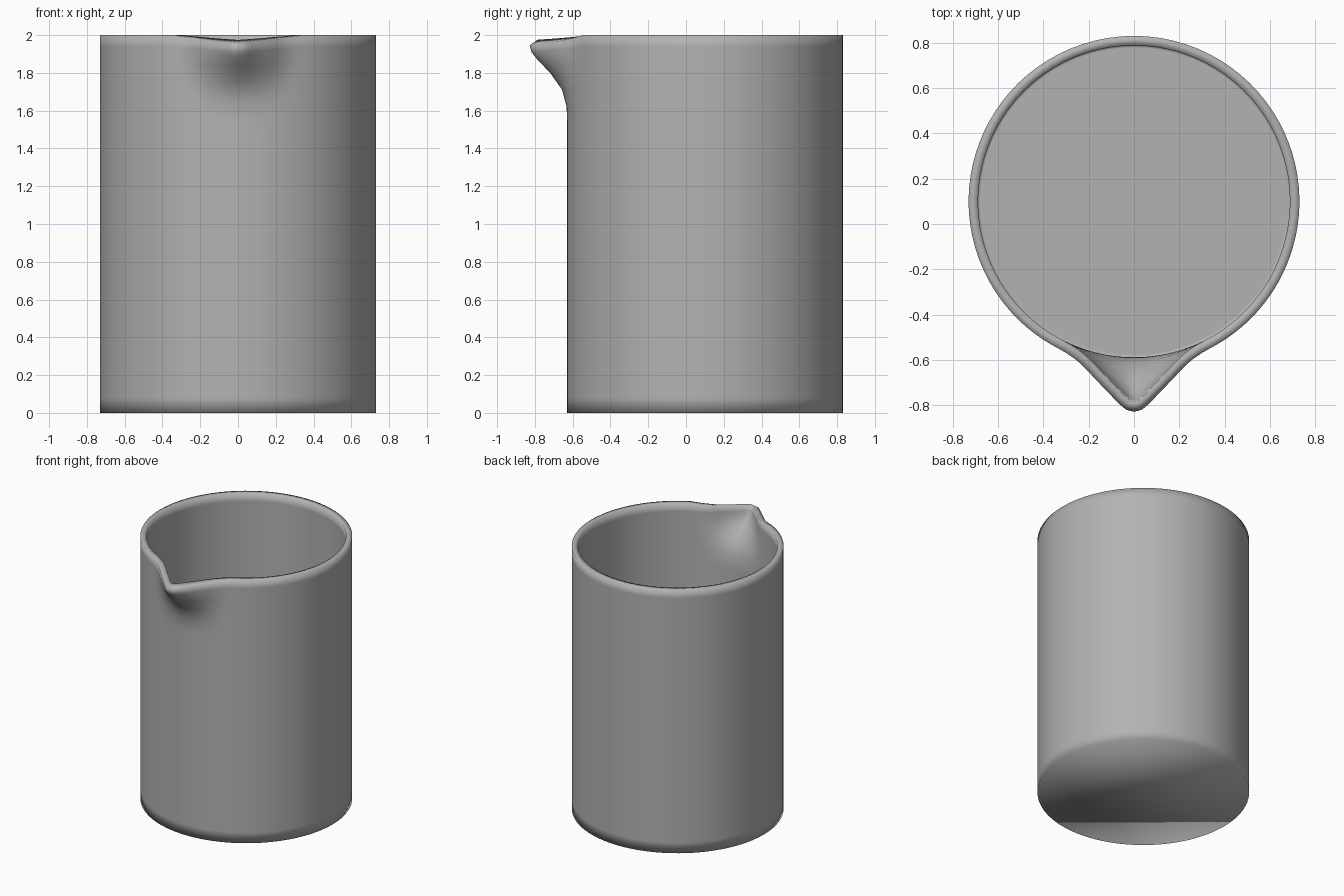
import bpy, bmesh, math

cube = bpy.data.objects.get("Cube")
if cube:
    bpy.data.objects.remove(cube)

RADIUS, WALL, CENTRE_Y, FLOOR = 0.73, 0.042, 0.10, 0.05
SEGMENTS = 128

grey = bpy.data.materials.new("plain grey")
grey.use_nodes = True
colour = (0.45, 0.45, 0.45, 1)
grey.diffuse_color = colour
grey.node_tree.nodes["Principled BSDF"].inputs["Base Color"].default_value = colour

# Spout plan at the rim (degrees from the front, bulge) and its growth with height
PLAN = [(0, .198), (2, .192), (4, .169), (6.7, .133), (10, .095),
        (15, .047), (18, .025), (20.5, .013), (24, .003), (27, 0)]
GROWTH = [(1.55, 0), (1.62, .01), (1.71, .13), (1.80, .45), (1.87, .79), (1.94, .95), (2, 1)]


def lookup(table, x):
    if x <= table[0][0]:
        return table[0][1]
    for (x0, y0), (x1, y1) in zip(table, table[1:]):
        if x <= x1:
            return y0 + (y1 - y0) * (x - x0) / (x1 - x0)
    return table[-1][1]


def outline(angle, z):
    """Outer plan point; the bulge is broad low down and pointed at the rim."""
    a = abs(math.degrees(angle))
    grow = lookup(GROWTH, z)
    broad = math.cos(math.radians(a * 90 / 24)) ** 2 if a < 24 else 0
    point = lookup(PLAN, a)
    r = RADIUS + grow * (grow * point + (1 - grow) * broad * PLAN[0][1])
    return r * math.sin(angle), -r * math.cos(angle)


def plan_point(angle, z, inset):
    x, y = outline(angle, z)
    if inset:
        x0, y0 = outline(angle - 0.02, z)
        x1, y1 = outline(angle + 0.02, z)
        length = math.hypot(x1 - x0, y1 - y0)
        x -= inset * (y1 - y0) / length
        y += inset * (x1 - x0) / length
    return x, y + CENTRE_Y


# Angles packed more closely around the spout
angles = []
for i in range(SEGMENTS):
    t = 2 * math.pi * i / SEGMENTS - math.pi
    angles.append(t - 0.6 * math.sin(t))

bm = bmesh.new()


def ring(z, inset, drop):
    verts = []
    for a in angles:
        x, y = plan_point(a, z, inset)
        dip = lookup(PLAN, abs(math.degrees(a))) / PLAN[0][1]
        fade = max(0, (z - 1.87) / 0.13)
        verts.append(bm.verts.new((x, y, z - drop * math.sqrt(dip) * fade)))
    return verts


# Outer wall up, over the lip, inner wall down, then the floor
heights = [0.08, 1.5, 1.55, 1.62, 1.665, 1.71, 1.755, 1.80, 1.835, 1.87, 1.905, 1.94, 2]
rings = [ring(0, 0, 0)]
rings += [ring(z, 0, 0.055) for z in heights]
rings += [ring(z, WALL, 0.025) for z in reversed(heights)]
rings += [ring(FLOOR, WALL, 0), ring(FLOOR, WALL + 0.01, 0)]
for low, high in zip(rings, rings[1:]):
    for i in range(SEGMENTS):
        j = (i + 1) % SEGMENTS
        bm.faces.new((low[i], low[j], high[j], high[i]))
bm.faces.new(list(reversed(rings[0])))
bm.faces.new(rings[-1])
bmesh.ops.recalc_face_normals(bm, faces=bm.faces)
for face in bm.faces:
    face.smooth = True

mesh = bpy.data.meshes.new("beaker")
bm.to_mesh(mesh)
bm.free()
mesh.materials.append(grey)
beaker = bpy.data.objects.new("beaker", mesh)
bpy.context.scene.collection.objects.link(beaker)
